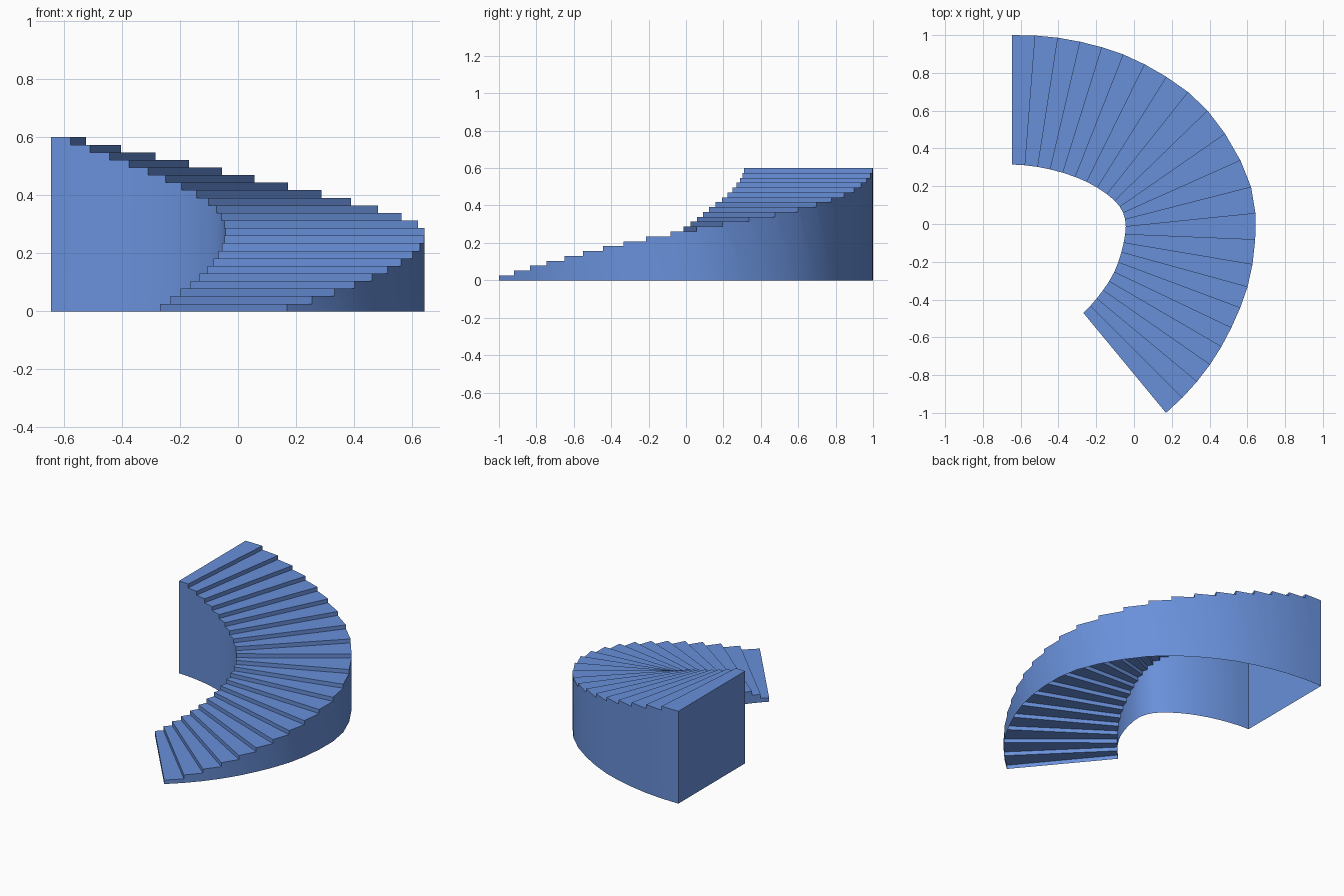
import bpy
import bmesh
import math
from mathutils import Vector

STEPS = 23
RISE = 0.6 / STEPS
SUB = 3  # steps per span between rail points

# Plan of the outer and inner edges, from the foot of the stair to the top
OUTER = [(.075, -1.075), (.333, -.835), (.515, -.55), (.627, -.215), (.62, .195),
         (.39, .6), (.057, .845), (-.285, .965), (-.645, 1)]
INNER = [(-.306, -.503), (-.198, -.395), (-.105, -.255), (-.055, -.1), (-.047, .024),
         (-.102, .123), (-.25, .223), (-.443, .289), (-.645, .315)]


def smooth_rail(points):
    """Sample a smooth curve through the points, one sample per riser."""
    p = [Vector(q) for q in points]
    p = [3 * p[0] - 3 * p[1] + p[2]] + p + [3 * p[-1] - 3 * p[-2] + p[-3]]
    samples = []
    for a, b, c, d in zip(p, p[1:], p[2:], p[3:]):
        for k in range(SUB):
            t = k / SUB
            samples.append(b + (c - a) * t / 2
                           + (2 * a - 5 * b + 4 * c - d) * t ** 2 / 2
                           + (3 * b - a - 3 * c + d) * t ** 3 / 2)
    samples.append(p[-2])
    return samples[-(STEPS + 1):]


def make_material(name, colour):
    mat = bpy.data.materials.new(name)
    mat.use_nodes = True
    mat.diffuse_color = colour
    mat.node_tree.nodes["Principled BSDF"].inputs["Base Color"].default_value = colour
    return mat


def build_staircase():
    bm = bmesh.new()
    rails = {"out": smooth_rail(OUTER), "in": smooth_rail(INNER)}
    cache = {}

    def vert(side, station, level):
        key = (side, station, level)
        if key not in cache:
            x, y = rails[side][station]
            cache[key] = bm.verts.new((x, y, level * RISE))
        return cache[key]

    def face(*keys, flip=False):
        verts = list(dict.fromkeys(vert(*k) for k in keys))
        bm.faces.new(verts[::-1] if flip else verts)

    for i in range(STEPS):
        top = i + 1
        # Riser and tread
        face(("in", i, i), ("out", i, i), ("out", i, top), ("in", i, top))
        face(("in", i, top), ("out", i, top), ("out", top, top), ("in", top, top))
        # Side walls down to the floor
        for side in rails:
            face((side, i, 0), (side, top, 0), (side, top, top),
                 (side, i, top), (side, i, i), flip=side == "in")

    # Tall end wall; the underside stays open
    face(("out", STEPS, 0), ("in", STEPS, 0), ("in", STEPS, STEPS), ("out", STEPS, STEPS))

    mesh = bpy.data.meshes.new("curved_staircase")
    bm.to_mesh(mesh)
    bm.free()
    obj = bpy.data.objects.new("curved_staircase", mesh)
    bpy.context.collection.objects.link(obj)
    return obj


cube = bpy.data.objects.get("Cube")
if cube:
    bpy.data.objects.remove(cube, do_unlink=True)

staircase = build_staircase()
staircase.data.materials.append(make_material("stair blue", (0.14, 0.28, 0.7, 1)))

# Smooth curved walls, crisp steps
bpy.ops.object.select_all(action="DESELECT")
staircase.select_set(True)
bpy.context.view_layer.objects.active = staircase
bpy.ops.object.shade_smooth_by_angle(angle=math.radians(30))
